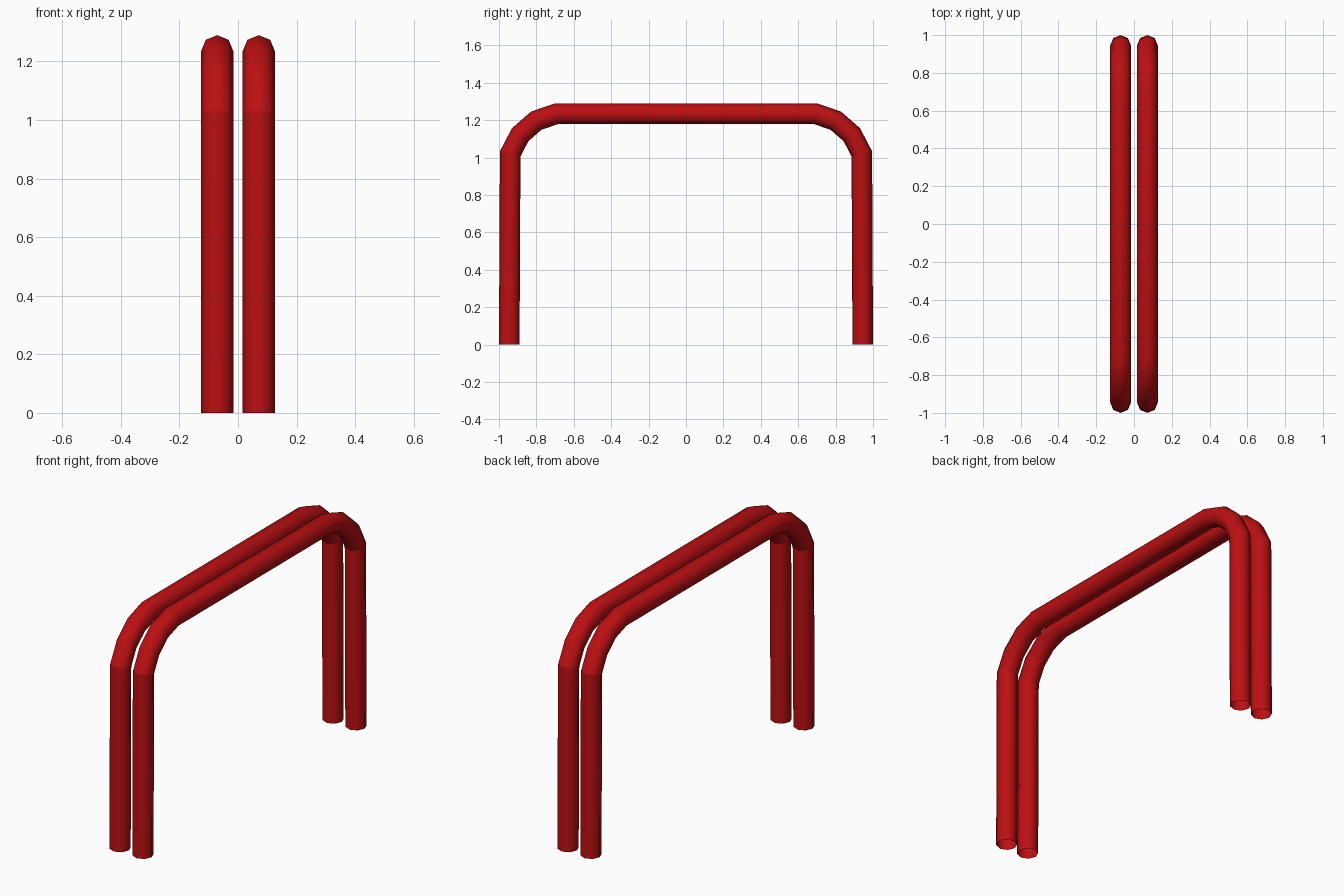
import bpy, bmesh, math
from mathutils import Vector

cube = bpy.data.objects.get("Cube")
if cube:
    bpy.data.objects.remove(cube, do_unlink=True)

RADIUS, SIDES, OFFSET = 0.055, 8, 0.071

# Red paint
red = bpy.data.materials.new("red_paint")
red.use_nodes = True
colour = (0.5, 0.005, 0.006, 1)
red.diffuse_color = colour
red.node_tree.nodes["Principled BSDF"].inputs["Base Color"].default_value = colour

# Centre line of one tube (y, z): leg, rounded corner, then mirrored
half = [(-0.945, 0), (-0.94, 1.02), (-0.887, 1.122), (-0.8, 1.198), (-0.69, 1.235)]
path = [Vector(p) for p in half + [(-y, z) for y, z in reversed(half)]]


def tube(name, x):
    """Sweep an open round section along the path with mitred corners."""
    bm = bmesh.new()
    rings = []
    last = len(path) - 1
    for i, p in enumerate(path):
        if i in (0, last):
            normal = Vector((-1 if i == 0 else 1, 0))
        else:
            a = (p - path[i - 1]).normalized()
            b = (path[i + 1] - p).normalized()
            t = (a + b).normalized()
            normal = Vector((-t.y, t.x)) / t.dot(a)
        ring = []
        for k in range(SIDES):
            ang = math.tau * k / SIDES
            q = p + normal * RADIUS * math.cos(ang)
            ring.append(bm.verts.new((x + RADIUS * math.sin(ang), q.x, q.y)))
        rings.append(ring)
    for r0, r1 in zip(rings, rings[1:]):
        for k in range(SIDES):
            n = (k + 1) % SIDES
            bm.faces.new((r0[k], r0[n], r1[n], r1[k])).smooth = True
    # Crisp seam where each leg meets its bend
    for ring in (rings[1], rings[-2]):
        for k in range(SIDES):
            bm.edges.get((ring[k], ring[(k + 1) % SIDES])).smooth = False
    bmesh.ops.recalc_face_normals(bm, faces=bm.faces)
    # Keep the open tube's normals pointing outward
    if sum(f.normal.z * (f.calc_center_median().z - path[4].y)
           for f in bm.faces if abs(f.calc_center_median().y) < 0.1) < 0:
        bmesh.ops.reverse_faces(bm, faces=bm.faces)
    mesh = bpy.data.meshes.new(name)
    bm.to_mesh(mesh)
    bm.free()
    mesh.materials.append(red)
    bpy.context.collection.objects.link(bpy.data.objects.new(name, mesh))


for name, side in (("left_tube", 1), ("right_tube", -1)):
    tube(name, side * OFFSET)
